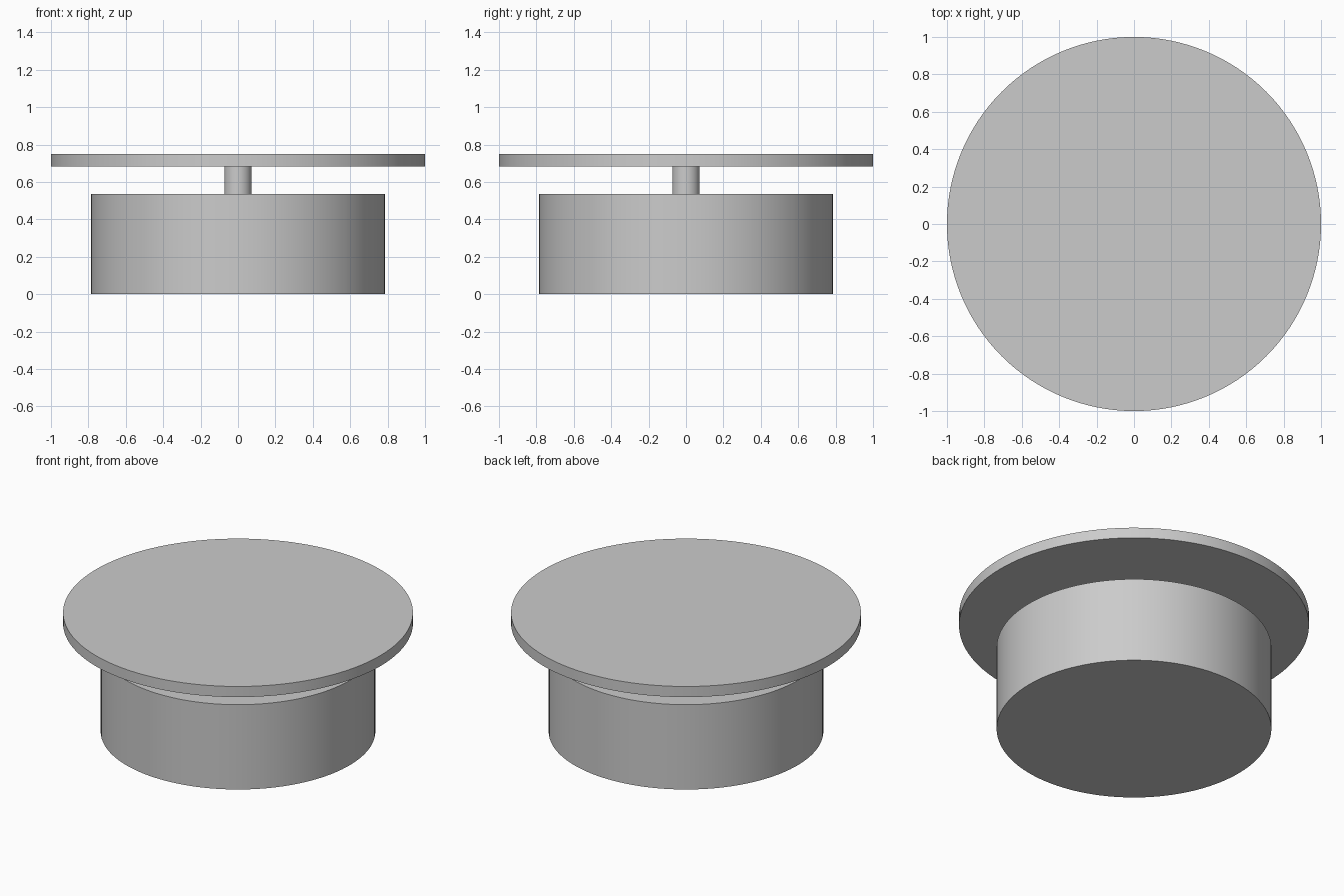
import bpy
import math

cube = bpy.data.objects.get("Cube")
if cube:
    bpy.data.objects.remove(cube, do_unlink=True)

# Single plain grey material
grey = bpy.data.materials.new("plain_grey")
grey.use_nodes = True
colour = (0.6, 0.6, 0.6, 1.0)
grey.diffuse_color = colour
grey.node_tree.nodes["Principled BSDF"].inputs["Base Color"].default_value = colour


def disc(name, radius, bottom, top, sides):
    """Upright closed cylinder between two heights, smooth round its side."""
    bpy.ops.mesh.primitive_cylinder_add(
        vertices=sides, radius=radius, depth=top - bottom,
        location=(0, 0, (bottom + top) / 2))
    obj = bpy.context.object
    obj.name = obj.data.name = name
    obj.data.materials.append(grey)
    bpy.ops.object.shade_smooth_by_angle(angle=math.radians(30))
    return obj


# Drum base, thin connecting stem, wide flat top
disc("drum_base", 0.785, 0.0, 0.535, 128)
disc("centre_stem", 0.073, 0.535, 0.683, 48)
disc("top_plate", 1.0, 0.683, 0.75, 128)
